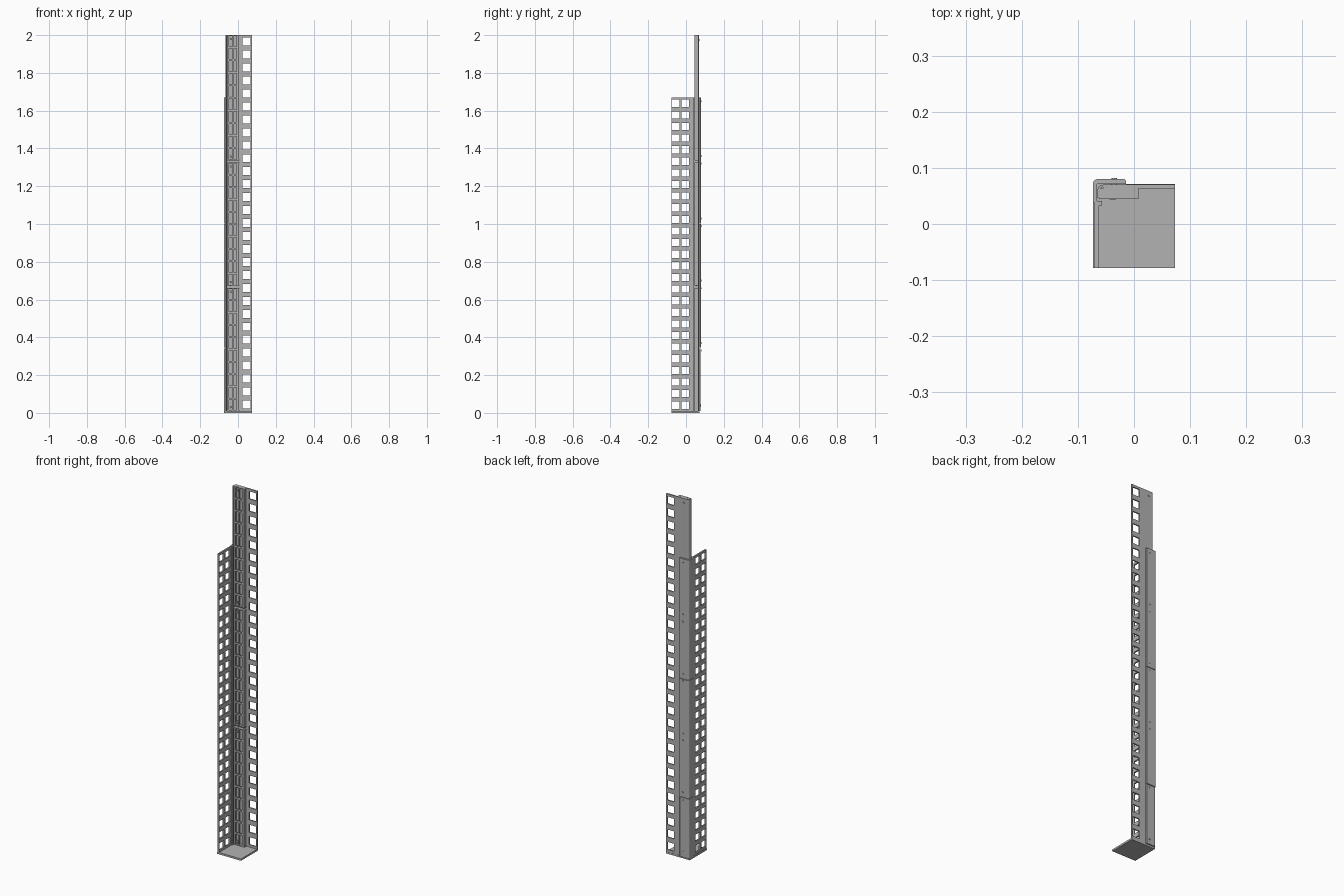
import bpy, bmesh, math
from mathutils import Vector, Matrix

if "Cube" in bpy.data.objects:
    bpy.data.objects.remove(bpy.data.objects["Cube"])

grey = bpy.data.materials.new("steel_grey")
grey.diffuse_color = (0.45, 0.45, 0.45, 1)
grey.use_nodes = True
grey.node_tree.nodes["Principled BSDF"].inputs["Base Color"].default_value = grey.diffuse_color


def finish(bm, name):
    bmesh.ops.remove_doubles(bm, verts=bm.verts, dist=1e-5)
    bmesh.ops.recalc_face_normals(bm, faces=bm.faces)
    me = bpy.data.meshes.new(name)
    bm.to_mesh(me)
    bm.free()
    me.materials.append(grey)
    ob = bpy.data.objects.new(name, me)
    bpy.context.collection.objects.link(ob)
    return ob


def box(name, x0, x1, y0, y1, z0, z1):
    bm = bmesh.new()
    bmesh.ops.create_cube(bm, size=1)
    for v in bm.verts:
        v.co = Vector(((x0 + x1) / 2 + v.co.x * (x1 - x0),
                       (y0 + y1) / 2 + v.co.y * (y1 - y0),
                       (z0 + z1) / 2 + v.co.z * (z1 - z0)))
    return finish(bm, name)


def prism(name, pts, z0, z1):
    """Extrude a top-view outline upward."""
    bm = bmesh.new()
    f = bm.faces.new([bm.verts.new((x, y, z0)) for x, y in pts])
    r = bmesh.ops.extrude_face_region(bm, geom=[f])
    for g in r["geom"]:
        if isinstance(g, bmesh.types.BMVert):
            g.co.z = z1
    return finish(bm, name)


def perforated(name, axis, d0, d1, u_cuts, v_cuts):
    """Sheet with a hole in every odd/odd cell; axis is the thickness direction."""
    bm = bmesh.new()
    pos = (lambda u, v: (u, d0, v)) if axis == 'y' else (lambda u, v: (d0, u, v))
    g = [[bm.verts.new(pos(u, v)) for v in v_cuts] for u in u_cuts]
    faces = []
    for i in range(len(u_cuts) - 1):
        for j in range(len(v_cuts) - 1):
            if not (i % 2 and j % 2):
                faces.append(bm.faces.new((g[i][j], g[i + 1][j], g[i + 1][j + 1], g[i][j + 1])))
    r = bmesh.ops.extrude_face_region(bm, geom=faces, use_keep_orig=True)
    off = Vector((0, d1 - d0, 0)) if axis == 'y' else Vector((d1 - d0, 0, 0))
    bmesh.ops.translate(bm, vec=off, verts=[e for e in r["geom"] if isinstance(e, bmesh.types.BMVert)])
    return finish(bm, name)


def rows(z0, z1, n, size):
    pitch = (z1 - z0) / n
    out = [z0]
    for k in range(n):
        c = z0 + (k + 0.5) * pitch
        out += [c - size / 2, c + size / 2]
    return out + [z1]


def bolt(name, x, y, z, length=0.004, r=0.005):
    bm = bmesh.new()
    bmesh.ops.create_cone(bm, cap_ends=True, segments=12, radius1=r, radius2=r, depth=length,
                          matrix=Matrix.Translation((x, y, z)) @ Matrix.Rotation(math.pi / 2, 4, 'X'))
    return finish(bm, name)


def arc(cx, cy, r, a0, a1, n=5):
    return [(cx + r * math.cos(math.radians(a0 + (a1 - a0) * i / n)),
             cy + r * math.sin(math.radians(a0 + (a1 - a0) * i / n))) for i in range(n + 1)]


# base plate with a low rim
box("base_plate", -0.073, 0.073, -0.078, 0.071, 0, 0.01)

# tall back panel with one column of square holes
perforated("back_panel", 'y', 0.063, 0.07, [-0.055, 0.025, 0.066, 0.073], rows(0.01, 2.0, 29, 0.042))
# rounded fold on the left edge of the back panel
prism("back_panel_fold", arc(-0.055, 0.06, 0.01, 90, 180) + [(-0.065, 0.046), (-0.061, 0.046)]
      + arc(-0.055, 0.06, 0.006, 180, 90), 0.01, 2.0)

# shorter side panel with two columns of square holes
perforated("side_panel", 'x', -0.070, -0.062, [-0.078, -0.075, -0.035, -0.023, 0.017, 0.041],
           rows(0.01, 1.67, 27, 0.038))
box("side_panel_inner_lip", -0.062, -0.057, 0.033, 0.041, 0.01, 1.67)

# corner cover wrapped around the back left edge, in three lengths
for i, (z0, z1, t) in enumerate([(0.01, 0.342, 0.078), (0.345, 1.0, 0.08), (1.003, 1.67, 0.08)]):
    prism("corner_cover_%d" % i,
          [(-0.014, 0.071), (-0.014, t - 0.003), (-0.017, t)] + arc(-0.065, t - 0.008, 0.008, 90, 180)
          + [(-0.073, 0.038), (-0.066, 0.038), (-0.066, 0.071)], z0, z1)

# inner ladder channels, three lengths stacked
seg = 1.99 / 3
for i in range(3):
    z0 = 0.01 + i * seg
    z1 = z0 + seg - (0.012 if i < 2 else 0)
    perforated("ladder_face_%d" % i, 'y', 0.046, 0.051,
               [-0.053, -0.047, -0.029, -0.022, -0.008, 0.006], rows(z0, z1, 10, 0.056))
    box("ladder_left_wall_%d" % i, -0.056, -0.053, 0.046, 0.063, z0, z1)
    box("ladder_right_wall_%d" % i, 0.003, 0.006, 0.051, 0.063, z0, z1)
    for s, z in (("bottom", z0), ("top", z1 - 0.004)):
        box("ladder_%s_cap_%d" % (s, i), -0.062, 0.008, 0.045, 0.063, z, z + 0.004)
        for k, x in enumerate((-0.041, -0.005)):
            box("cap_nut_%s_%d_%d" % (s, i, k), x - 0.004, x + 0.004, 0.05, 0.058, z - 0.001, z + 0.005)
    for z in (z0 + 0.02, z1 - 0.02, (z0 + z1) / 2):
        bolt("ladder_bolt", -0.038, 0.048, z, 0.008, 0.006)

# bolts showing through the corner cover and the back panel
for z in (0.35, 0.68, 1.01, 1.34):
    for d in (-0.02, 0.02):
        bolt("cover_bolt", -0.035, 0.0805, z + d, 0.0025)
for z, y in ((0.04, 0.0785), (1.65, 0.0805), (1.975, 0.0705)):
    bolt("end_bolt", -0.035, y, z, 0.0025)
